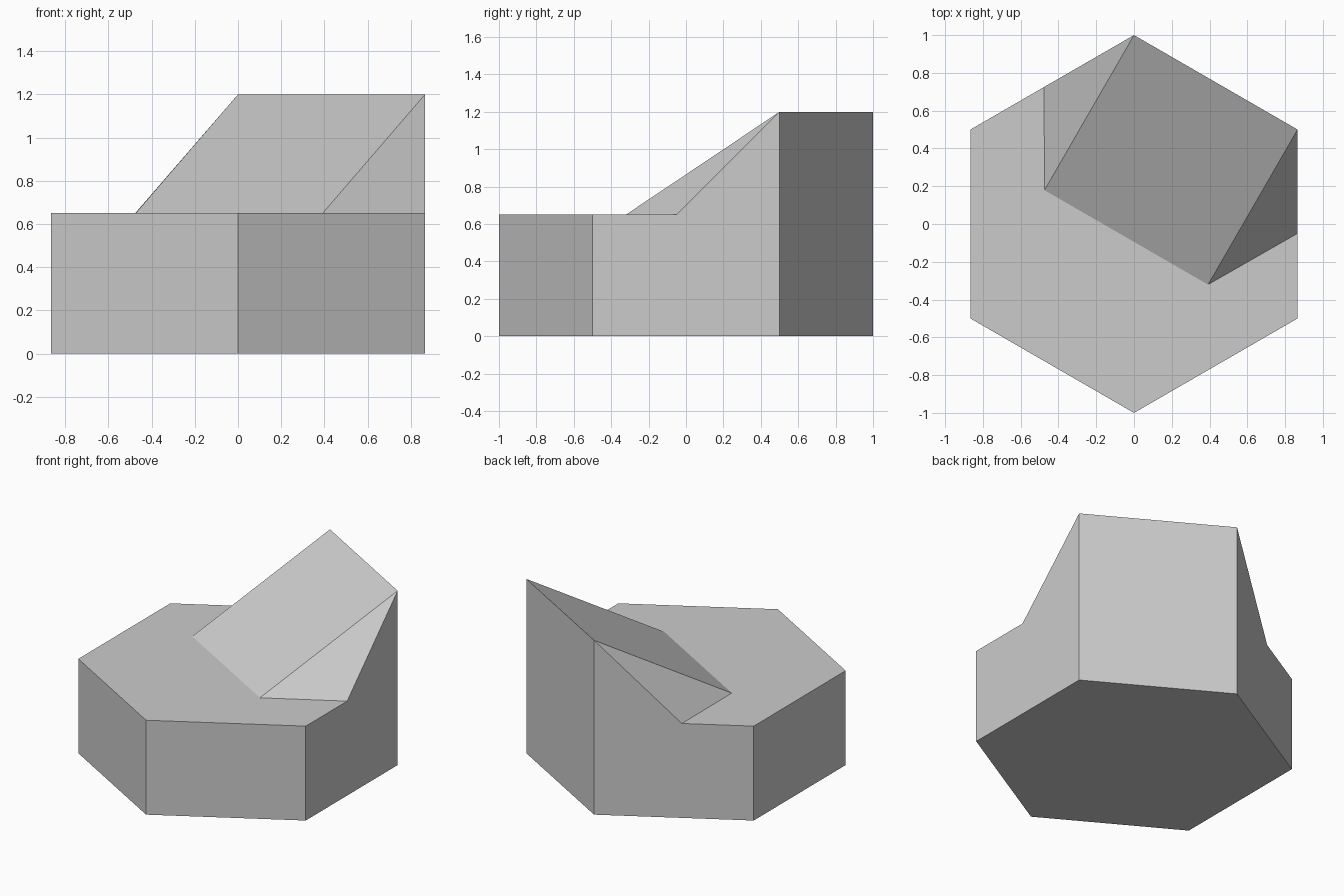
import bpy, bmesh, math
from mathutils import Matrix

if "Cube" in bpy.data.objects:
    bpy.data.objects.remove(bpy.data.objects["Cube"])

BASE_Z, PEAK_Z = 0.65, 1.20
H = math.sin(math.radians(60))

grey = bpy.data.materials.new("light grey")
grey.diffuse_color = (0.6, 0.6, 0.6, 1)
grey.use_nodes = True
grey.node_tree.nodes["Principled BSDF"].inputs["Base Color"].default_value = grey.diffuse_color

bm = bmesh.new()


def pair(x, y, z):
    """Mirrored left and right vertices."""
    return bm.verts.new((-x, y, z)), bm.verts.new((x, y, z))


# Hexagon corners on the ground and on the deck
back0, side0, front0 = pair(0.5, H, 0), pair(1, 0, 0), pair(0.5, -H, 0)
side1, front1 = pair(1, 0, BASE_Z), pair(0.5, -H, BASE_Z)
# Raised back edge, ramp foot, and where the flanks meet the outer walls
peak = pair(0.5, H, PEAK_Z)
foot = pair(0.5, -0.082, BASE_Z)
flank = pair(0.775, 0.39, BASE_Z)

# Mirrored walls and ramp flanks
for s in (0, 1):
    bm.faces.new((back0[s], side0[s], side1[s], flank[s], peak[s]))
    bm.faces.new((side0[s], front0[s], front1[s], side1[s]))
    bm.faces.new((peak[s], flank[s], foot[s]))

# Front wall, back wall, ramp slope
for a, b in ((front0, front1), (back0, peak), (peak, foot)):
    bm.faces.new((a[0], a[1], b[1], b[0]))

# Deck around the ramp, and underside
bm.faces.new((side1[0], front1[0], front1[1], side1[1],
              flank[1], foot[1], foot[0], flank[0]))
bm.faces.new((back0[0], back0[1], side0[1], front0[1], front0[0], side0[0]))

# Turn the hexagon so a corner faces the front
bmesh.ops.rotate(bm, verts=bm.verts, cent=(0, 0, 0),
                 matrix=Matrix.Rotation(math.radians(-30), 3, 'Z'))
bmesh.ops.recalc_face_normals(bm, faces=bm.faces)

mesh = bpy.data.meshes.new("hexagonal_tile_with_ramp")
bm.to_mesh(mesh)
bm.free()
mesh.materials.append(grey)
tile = bpy.data.objects.new("hexagonal_tile_with_ramp", mesh)
bpy.context.collection.objects.link(tile)
